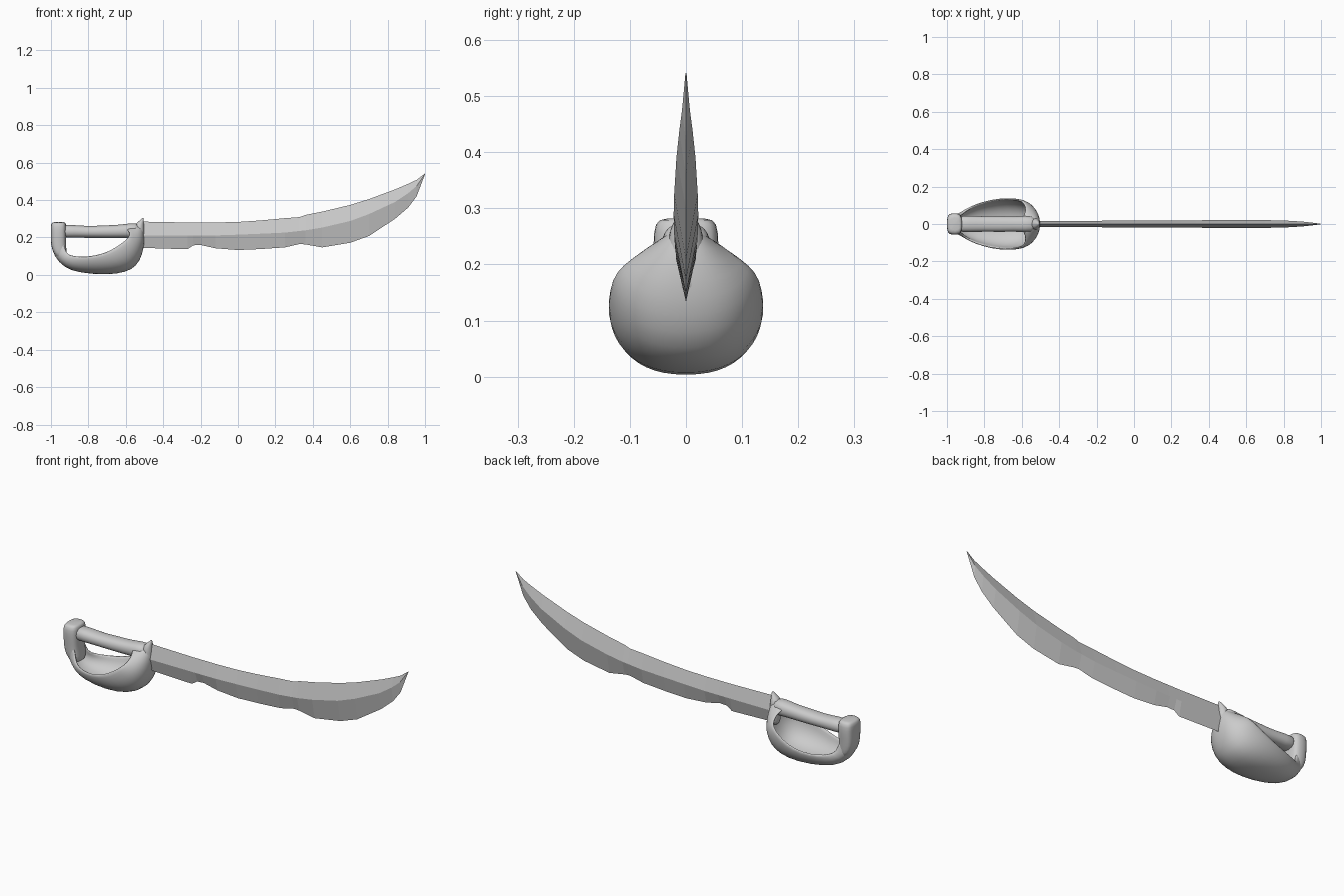
import bpy, math


def make(name, verts, faces, smooth=True, subsurf=0, solid=0):
    me = bpy.data.meshes.new(name)
    me.from_pydata(verts, [], faces)
    me.update()
    ob = bpy.data.objects.new(name, me)
    bpy.context.collection.objects.link(ob)
    for p in me.polygons:
        p.use_smooth = smooth
    if solid:
        m = ob.modifiers.new("Thickness", 'SOLIDIFY')
        m.thickness = solid
        m.offset = -1
    if subsurf:
        m = ob.modifiers.new("Smooth", 'SUBSURF')
        m.levels = m.render_levels = subsurf
    return ob


def loft(name, rings, **kw):
    """Closed tube through rings of equal size, capped at both ends."""
    n = len(rings[0])
    verts = [p for r in rings for p in r]
    faces = [(i*n + j, i*n + (j+1) % n, (i+1)*n + (j+1) % n, (i+1)*n + j)
             for i in range(len(rings)-1) for j in range(n)]
    faces += [tuple(reversed(range(n))), tuple(range(len(verts)-n, len(verts)))]
    return make(name, verts, faces, **kw)


def oval(a, b, power=1.0, n=12):
    out = []
    for k in range(n):
        t = 2*math.pi*k/n
        c, s = math.cos(t), math.sin(t)
        out.append((a*math.copysign(abs(c)**power, c), b*math.copysign(abs(s)**power, s)))
    return out


# Blade: x, spine z, ridge z, edge z, half thickness
blade = [(-.53, .285, .21, .145, .017), (-.27, .28, .21, .137, .017),
         (-.24, .28, .21, .158, .017), (-.20, .28, .21, .16, .017),
         (-.12, .28, .211, .142, .018), (0, .283, .215, .133, .018),
         (.12, .291, .22, .138, .018), (.25, .303, .226, .147, .019),
         (.33, .309, .235, .165, .02), (.36, .32, .238, .163, .02),
         (.45, .338, .253, .147, .021), (.60, .374, .288, .172, .022),
         (.70, .405, .325, .208, .021), (.84, .457, .39, .30, .017),
         (.91, .487, .437, .36, .012), (.955, .508, .475, .42, .007),
         (1.0, .542, .54, .538, .001)]
loft("blade", [[(x, 0, b), (x, h, m), (x, 0, t), (x, -h, m)]
               for x, t, m, b, h in blade], smooth=False)

# Grip: x, centre z, y radius, z radius
grip = [(-.95, .233, .046, .038), (-.88, .233, .045, .035), (-.80, .229, .042, .032),
        (-.72, .231, .044, .035), (-.64, .232, .042, .036), (-.58, .237, .045, .04),
        (-.52, .235, .045, .045)]
loft("grip", [[(x, y, z + dz) for y, dz in oval(ry, rz, .85)]
              for x, z, ry, rz in grip], subsurf=1)

# Pommel block: z, x centre, x radius, y radius
pommel = [(.283, -.957, .028, .04), (.276, -.96, .042, .057), (.24, -.96, .042, .06),
          (.205, -.96, .042, .058), (.16, -.96, .041, .054), (.12, -.953, .038, .052),
          (.08, -.935, .022, .045)]
loft("pommel", [[(cx + dx, y, z) for dx, y in oval(rx, ry, .6)]
                for z, cx, rx, ry in pommel], subsurf=1)

# Shell guard: centre-line x, z and rim x, y, z
guard = [(-1.0, .16, -.93, .05, .17), (-.985, .10, -.92, .056, .115),
         (-.93, .037, -.895, .082, .105), (-.85, .01, -.85, .108, .095),
         (-.70, -.002, -.77, .133, .10), (-.60, .012, -.69, .142, .125),
         (-.54, .045, -.635, .138, .16), (-.51, .11, -.595, .128, .19),
         (-.50, .17, -.58, .10, .212), (-.502, .23, -.58, .065, .235),
         (-.515, .268, -.60, .035, .25)]
cols = 13
verts = []
for cx, cz, rx, ry, rz in guard:
    for j in range(cols):
        t = math.pi*(j/(cols-1) - .5)
        s, k = math.sin(t), 1 - math.cos(t)
        y = ry*math.copysign(abs(s)**.85, s)
        verts.append((cx + (rx-cx)*k, y, cz + (rz-cz)*k))
faces = [(i*cols+j, i*cols+j+1, (i+1)*cols+j+1, (i+1)*cols+j)
         for i in range(len(guard)-1) for j in range(cols-1)]
make("shell_guard", verts, faces, subsurf=1, solid=.012)

# Collar with upturned tip at the blade root
collar = [(.13, -.525, .022, .02), (.19, -.525, .027, .032), (.25, -.53, .03, .034),
          (.275, -.525, .022, .024), (.292, -.514, .01, .012), (.306, -.509, .003, .004)]
loft("collar", [[(cx + dx, y, z) for dx, y in oval(rx, ry)]
                for z, cx, rx, ry in collar], subsurf=1)
